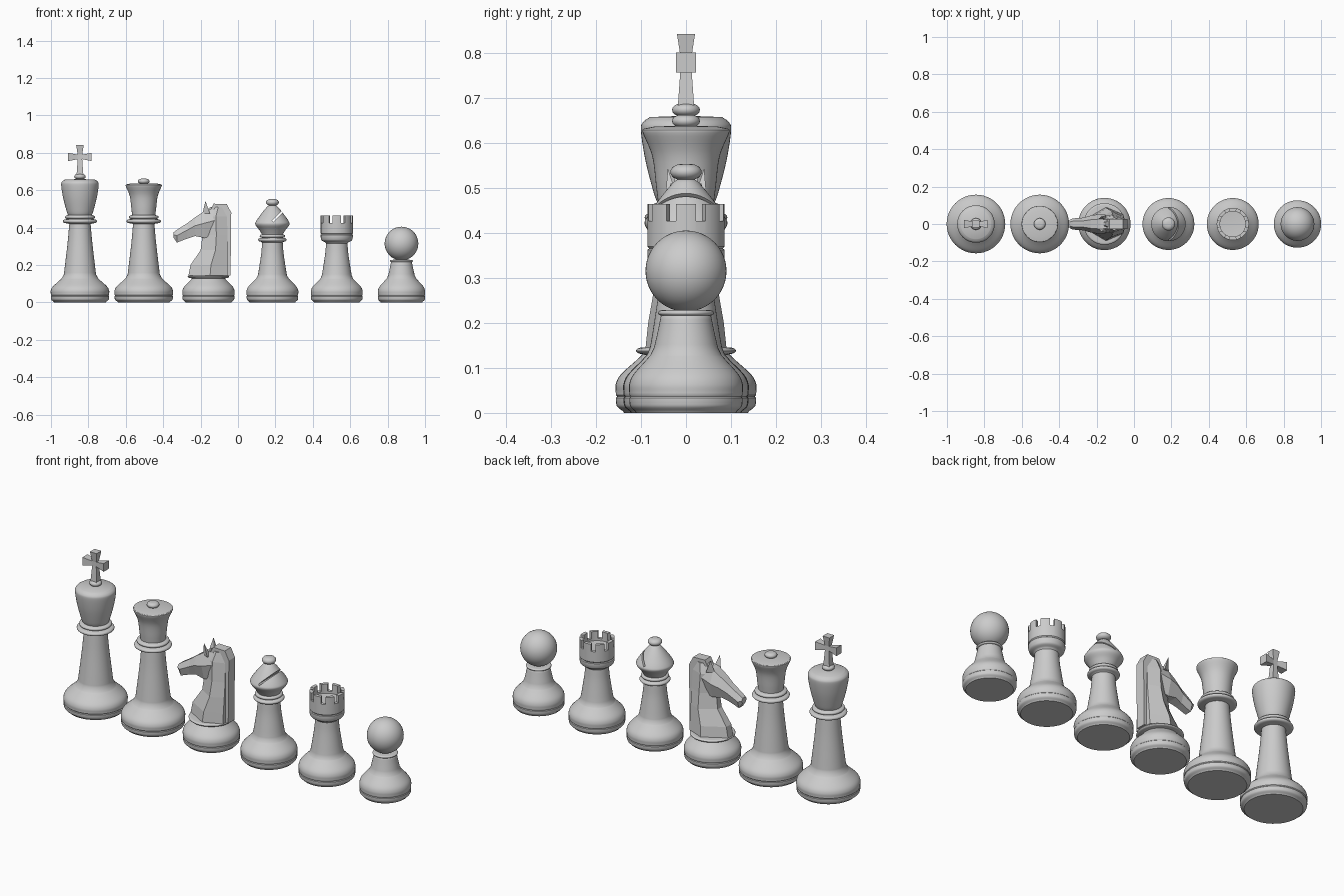
import bpy
import bmesh
from math import cos, sin, pi, radians
from mathutils import Vector, Matrix

cube = bpy.data.objects.get("Cube")
if cube:
    bpy.data.objects.remove(cube, do_unlink=True)

GREY = (0.6, 0.6, 0.6, 1)
stone = bpy.data.materials.new("pale_grey")
stone.use_nodes = True
stone.diffuse_color = GREY
stone.node_tree.nodes["Principled BSDF"].inputs["Base Color"].default_value = GREY


def finish(name, bm, smooth=False):
    """Turn a bmesh into a named object."""
    bmesh.ops.recalc_face_normals(bm, faces=bm.faces)
    mesh = bpy.data.meshes.new(name)
    bm.to_mesh(mesh)
    bm.free()
    mesh.materials.append(stone)
    obj = bpy.data.objects.new(name, mesh)
    bpy.context.collection.objects.link(obj)
    if smooth:
        shade(obj)
    return obj


def activate(obj):
    bpy.ops.object.select_all(action="DESELECT")
    obj.select_set(True)
    bpy.context.view_layer.objects.active = obj


def shade(obj):
    activate(obj)
    bpy.ops.object.shade_smooth_by_angle(angle=radians(35))


def curve(*points, steps=5):
    """Smooth curve through profile points."""
    pts = [Vector(p) for p in points]
    pts = [2 * pts[0] - pts[1]] + pts + [2 * pts[-1] - pts[-2]]
    out = []
    for a, b, c, d in zip(pts, pts[1:], pts[2:], pts[3:]):
        for i in range(steps):
            t = i / steps
            out.append(0.5 * (2 * b + (c - a) * t + (2 * a - 5 * b + 4 * c - d) * t ** 2
                              + (3 * b - a - 3 * c + d) * t ** 3))
    return out + [pts[-2]]


def bead(radius, z, height, depth, steps=8):
    """Half-round ring bulging out to the given radius."""
    angles = [pi * (i / steps - 0.5) for i in range(steps + 1)]
    return [(radius - depth + depth * cos(a), z + height / 2 * sin(a)) for a in angles]


def foot(r):
    """Rounded base shared by all pieces, with a shallow groove."""
    return [(0, 0), (r * 0.88, 0)] + curve((r * 0.9, 0.004), (r * 0.98, 0.014), (r, 0.026)) + [
        (r, 0.033), (r * 0.98, 0.036), (r, 0.04)] + curve(
        (r, 0.045), (r, 0.064), (r * 0.93, 0.085), (r * 0.72, 0.115), (r * 0.63, 0.128))


def turned(name, x, profile, smooth=True):
    """Spin a radius/height profile around a vertical axis."""
    bm = bmesh.new()
    verts = [bm.verts.new((r, 0, z)) for r, z in profile]
    edges = [bm.edges.new(pair) for pair in zip(verts, verts[1:])]
    bmesh.ops.spin(bm, geom=verts + edges, cent=(0, 0, 0), axis=(0, 0, 1),
                   angle=2 * pi, steps=48, use_merge=False)
    bmesh.ops.remove_doubles(bm, verts=bm.verts, dist=0.0002)
    bmesh.ops.translate(bm, verts=bm.verts, vec=(x, 0, 0))
    return finish(name, bm, smooth)


def loft(name, rings):
    """Skin matching rings of points and cap both ends."""
    bm = bmesh.new()
    loops = [[bm.verts.new(p) for p in ring] for ring in rings]
    n = len(loops[0])
    for low, high in zip(loops, loops[1:]):
        for i in range(n):
            j = (i + 1) % n
            bm.faces.new((low[i], low[j], high[j], high[i]))
    bm.faces.new(loops[0])
    bm.faces.new(loops[-1])
    return finish(name, bm)


def cut_box(target, size, matrix):
    """Subtract a box from the target."""
    bm = bmesh.new()
    bmesh.ops.create_cube(bm, size=1, matrix=matrix @ Matrix.Diagonal((*size, 1)))
    cutter = finish("cutter", bm)
    cutter.hide_render = True
    activate(target)
    mod = target.modifiers.new("cut", "BOOLEAN")
    mod.operation = "DIFFERENCE"
    mod.solver = "EXACT"
    mod.object = cutter
    bpy.ops.object.modifier_apply(modifier=mod.name)
    bpy.data.objects.remove(cutter, do_unlink=True)


# King and queen: same foot, stem and collar, different heads
KING_X, QUEEN_X = -0.845, -0.504
tall_stem = foot(0.156) + curve((0.086, 0.15), (0.08, 0.2), (0.066, 0.32), (0.057, 0.42))
collar = bead(0.092, 0.434, 0.02, 0.014) + bead(0.08, 0.456, 0.018, 0.012)
king_head = curve((0.064, 0.468), (0.072, 0.49), (0.09, 0.56), (0.1, 0.625),
                  (0.096, 0.645), (0.08, 0.657)) + [(0, 0.66)]
queen_head = curve((0.062, 0.468), (0.066, 0.5), (0.075, 0.57), (0.096, 0.622),
                   (0.094, 0.631)) + [(0.07, 0.636), (0, 0.638)]
turned("king_body", KING_X, tall_stem + collar + king_head)
turned("queen_body", QUEEN_X, tall_stem + collar + queen_head)
for name, x, z in (("king_finial", KING_X, 0.673), ("queen_finial", QUEEN_X, 0.648)):
    turned(name, x, [(0, z - 0.014)] + bead(0.031, z, 0.028, 0.02) + [(0, z + 0.014)])

# King's cross: four flared arms around a small hub
HUB = Matrix.Translation((KING_X, 0, 0.778))
for name, angle, length, end in (("top", 0, 0.063, 0.02), ("left", 90, 0.063, 0.022),
                                 ("bottom", 180, 0.095, 0.018), ("right", 270, 0.063, 0.022)):
    turn = HUB @ Matrix.Rotation(radians(angle), 4, "Y")
    loft("cross_arm_" + name, [
        [turn @ Vector((sx * h, sy * h, z)) for sx, sy in ((-1, -1), (1, -1), (1, 1), (-1, 1))]
        for h, z in ((0.012, 0), (0.012, 0.012), (end, length))])

# Bishop: pointed head with a slanted slot
BISHOP_X = 0.184
bishop = turned("bishop_body", BISHOP_X, foot(0.138)
                + curve((0.078, 0.145), (0.072, 0.18), (0.06, 0.26), (0.055, 0.32))
                + bead(0.076, 0.335, 0.02, 0.014) + bead(0.068, 0.355, 0.018, 0.012)
                + curve((0.058, 0.368), (0.072, 0.39), (0.091, 0.416), (0.086, 0.436),
                        (0.055, 0.48), (0.03, 0.51), (0.02, 0.518)) + [(0, 0.52)], smooth=False)
cut_box(bishop, (0.11, 0.3, 0.009),
        Matrix.Translation((BISHOP_X + 0.04, 0, 0.472)) @ Matrix.Rotation(radians(-45), 4, "Y"))
shade(bishop)
turned("bishop_finial", BISHOP_X, [(0, 0.518)] + bead(0.035, 0.535, 0.036, 0.026) + [(0, 0.553)])

# Rook: hollow crown with notched wall
ROOK_X = 0.528
rook = turned("rook_body", ROOK_X, foot(0.138)
              + curve((0.08, 0.145), (0.074, 0.18), (0.062, 0.26), (0.057, 0.315))
              + curve((0.062, 0.322), (0.08, 0.332), (0.086, 0.348))
              + [(0.086, 0.362), (0.082, 0.365), (0.086, 0.37), (0.086, 0.464),
                 (0.068, 0.464), (0.068, 0.415), (0, 0.41)], smooth=False)
for i in range(4):
    cut_box(rook, (0.3, 0.022, 0.1), Matrix.Translation((ROOK_X, 0, 0.476))
            @ Matrix.Rotation(pi * (i + 0.5) / 4, 4, "Z"))
shade(rook)

# Pawn: short stem and a ball
PAWN_X = 0.874
turned("pawn_body", PAWN_X, foot(0.126)
       + curve((0.071, 0.145), (0.063, 0.18), (0.056, 0.214))
       + bead(0.062, 0.222, 0.012, 0.008) + [(0, 0.23)])
turned("pawn_ball", PAWN_X, [(0, 0.225)] + bead(0.09, 0.315, 0.18, 0.09, steps=24)[1:-1] + [(0, 0.405)])

# Knight: turned foot with a faceted horse head
KNIGHT_X = -0.158
turned("knight_foot", KNIGHT_X, foot(0.139) + bead(0.111, 0.138, 0.014, 0.012) + [(0, 0.146)])


def neck_ring(z, front, back, half):
    mid = front * 0.45 + back * 0.55
    side = [(front, 0.25 * half), (mid, half), (back, 0.55 * half)]
    return [(x, y, z) for x, y in side] + [(x, -y, z) for x, y in reversed(side)]


loft("knight_neck", [neck_ring(*s) for s in (
    (0.143, -0.265, -0.055, 0.09), (0.2, -0.254, -0.055, 0.084), (0.28, -0.2, -0.055, 0.07),
    (0.36, -0.19, -0.055, 0.056), (0.46, -0.19, -0.06, 0.048), (0.51, -0.15, -0.07, 0.034))])


def head_ring(x, top, bottom, half):
    mid = top * 0.55 + bottom * 0.45
    side = [(top, 0.5 * half), (mid, half), (bottom, 0.6 * half)]
    return [(x, y, z) for z, y in side] + [(x, -y, z) for z, y in reversed(side)]


loft("knight_head", [head_ring(*s) for s in (
    (-0.345, 0.375, 0.348, 0.022), (-0.327, 0.388, 0.32, 0.03), (-0.27, 0.425, 0.342, 0.034),
    (-0.23, 0.455, 0.355, 0.046), (-0.18, 0.488, 0.345, 0.053), (-0.11, 0.51, 0.36, 0.044))])

# Mane: slab down the back of the neck
mane = [(-0.15, 0.49), (-0.13, 0.528), (-0.06, 0.526), (-0.036, 0.48),
        (-0.04, 0.143), (-0.09, 0.143), (-0.11, 0.42)]
loft("knight_mane", [[(x, y, z) for x, z in mane] for y in (-0.026, 0.026)])

# Ears: small three-sided spikes
for side, label in ((1, "right"), (-1, "left")):
    base = [(-0.19, 0.025), (-0.15, 0.018), (-0.15, 0.046)]
    tip = Vector((-0.172, 0.04 * side, 0.543))
    loft("knight_ear_" + label, [[(x, y * side, 0.475) for x, y in base],
                                 [tip + Vector((x, y * side, 0)) * 0.01 for x, y in base]])
